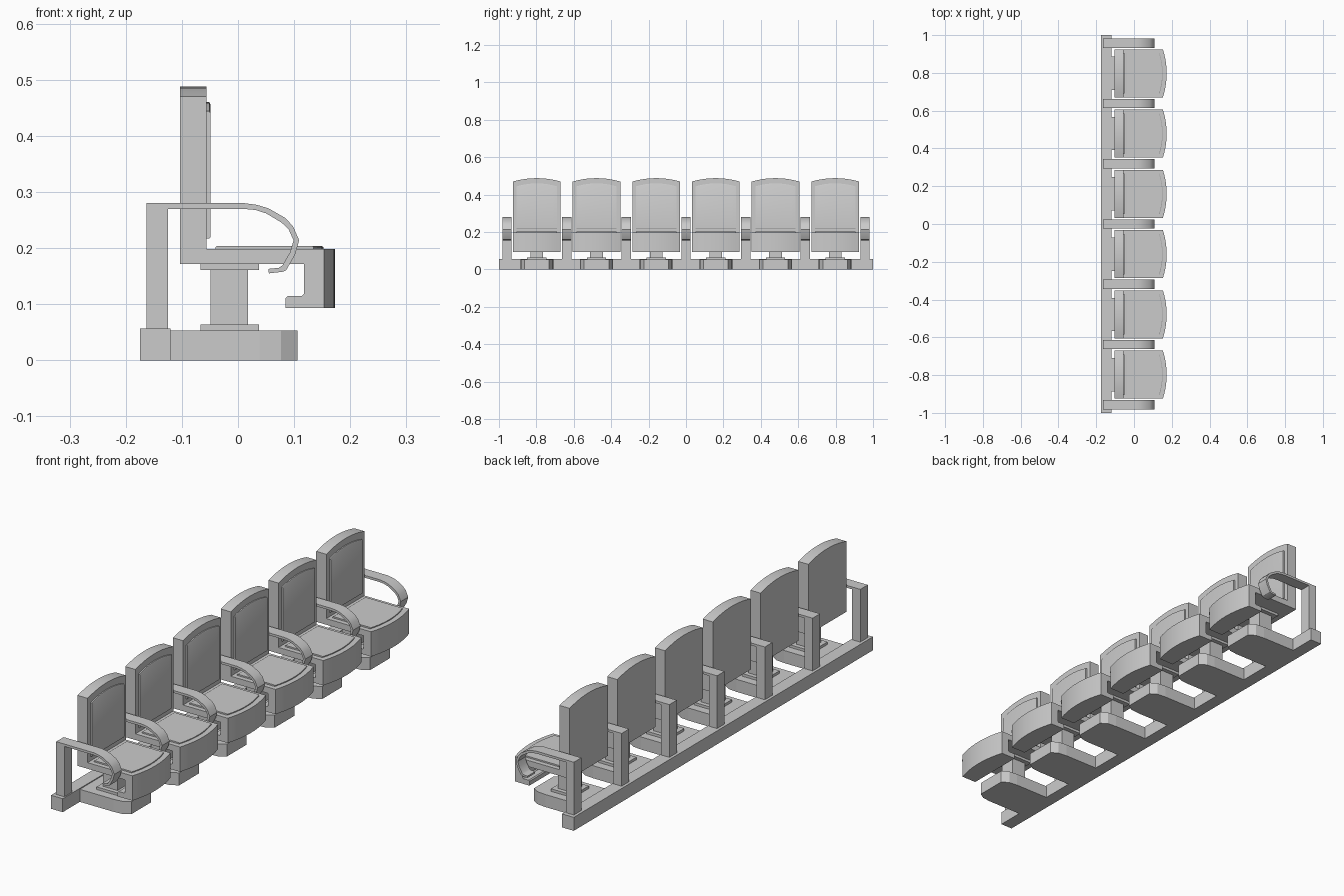
import bpy, bmesh, math

if "Cube" in bpy.data.objects:
    bpy.data.objects.remove(bpy.data.objects["Cube"])

SEATS = 6
PITCH = 0.319


def link(name, mesh, y):
    ob = bpy.data.objects.new(name, mesh)
    ob.location.y = y
    bpy.context.collection.objects.link(ob)
    return ob


def loft(name, profile, width, steps=1, bulge=None):
    """Sweep a closed XZ profile along y; bulge(x, z, k) bends points by k = 1 at mid width."""
    bm = bmesh.new()
    rings = []
    for i in range(steps + 1):
        t = 2 * i / steps - 1
        ring = []
        for x, z in profile:
            if bulge:
                x, z = bulge(x, z, 1 - t * t)
            ring.append(bm.verts.new((x, t * width / 2, z)))
        rings.append(ring)
    n = len(profile)
    for a, b in zip(rings, rings[1:]):
        for j in range(n):
            bm.faces.new((a[j], a[(j + 1) % n], b[(j + 1) % n], b[j]))
    bm.faces.new(rings[0])
    bm.faces.new(rings[-1][::-1])
    return finish(name, bm)


def finish(name, bm):
    bmesh.ops.recalc_face_normals(bm, faces=bm.faces)
    mesh = bpy.data.meshes.new(name)
    bm.to_mesh(mesh)
    bm.free()
    return mesh


def box(name, x0, x1, z0, z1, width):
    return loft(name, [(x0, z0), (x1, z0), (x1, z1), (x0, z1)], width)


def smooth(ob):
    bpy.ops.object.select_all(action='DESELECT')
    ob.select_set(True)
    bpy.context.view_layer.objects.active = ob
    bpy.ops.object.shade_smooth_by_angle(angle=math.radians(30))


# Seat shell: back, base and hooked front lip, with arched top and bowed front
shell = loft("seat_shell", [
    (-0.103, 0.172), (0.118, 0.172), (0.118, 0.119), (0.114, 0.115),
    (0.089, 0.115), (0.085, 0.111), (0.085, 0.093), (0.153, 0.093),
    (0.153, 0.198), (-0.056, 0.198), (-0.056, 0.470), (-0.103, 0.470)], 0.255, 10,
    lambda x, z, k: (x + (0.020 * k if x > 0.15 else 0), z + (0.018 * k if z > 0.4 else 0)))

# Thin raised pads
back_pad = loft("back_pad", [
    (-0.058, 0.217), (-0.051, 0.217), (-0.049, 0.220), (-0.049, 0.440),
    (-0.051, 0.444), (-0.058, 0.444)], 0.215, 10,
    lambda x, z, k: (x, z + (0.016 * k if z > 0.4 else 0)))
seat_pad = loft("seat_pad", [
    (-0.040, 0.196), (-0.040, 0.202), (-0.037, 0.204), (0.132, 0.204),
    (0.135, 0.202), (0.135, 0.196)], 0.215, 10,
    lambda x, z, k: (x + (0.017 * k if x > 0.1 else 0), z))

# Pedestal
column = box("column", -0.049, 0.018, 0.060, 0.165, 0.067)
lower_plate = box("lower_plate", -0.067, 0.037, 0.050, 0.064, 0.104)
upper_plate = box("upper_plate", -0.067, 0.037, 0.161, 0.173, 0.104)

# Floor foot with faceted front corners
half = [(-0.120, 0.088), (0.038, 0.088), (0.077, 0.084), (0.106, 0.066)]
bm = bmesh.new()
face = bm.faces.new([bm.verts.new((x, y, 0)) for x, y in
                     half + [(x, -y) for x, y in reversed(half)]])
ext = bmesh.ops.extrude_face_region(bm, geom=[face])["geom"]
bmesh.ops.translate(bm, vec=(0, 0, 0.053),
                    verts=[v for v in ext if isinstance(v, bmesh.types.BMVert)])
foot = finish("foot", bm)

# Armrest: upright post and curled strap
post = box("arm_post", -0.163, -0.125, 0.057, 0.271, 0.05)
strap = loft("arm_strap", [
    (-0.163, 0.280), (0.0125, 0.280), (0.034, 0.277), (0.054, 0.271), (0.084, 0.254),
    (0.098, 0.239), (0.109, 0.214), (0.102, 0.189), (0.086, 0.161), (0.080, 0.158),
    (0.055, 0.155), (0.054, 0.163), (0.073, 0.165), (0.079, 0.169), (0.093, 0.193),
    (0.099, 0.214), (0.090, 0.234), (0.077, 0.246), (0.050, 0.262), (0.031, 0.268),
    (0.009, 0.270), (-0.163, 0.270)], 0.05)

# Rail along the back
link("rail", box("rail", -0.175, -0.120, 0, 0.057, 2.0), 0)

# Repeat seats and armrests along the row
for i in range(SEATS):
    y = (i - (SEATS - 1) / 2) * PITCH
    for mesh in (shell, back_pad, seat_pad, column, lower_plate, upper_plate, foot):
        ob = link(f"{mesh.name}_{i + 1}", mesh, y)
        if i == 0 and mesh in (shell, back_pad, seat_pad):
            smooth(ob)
for i in range(SEATS + 1):
    y = (i - SEATS / 2) * PITCH
    link(f"arm_post_{i + 1}", post, y)
    ob = link(f"arm_strap_{i + 1}", strap, y)
    if i == 0:
        smooth(ob)
